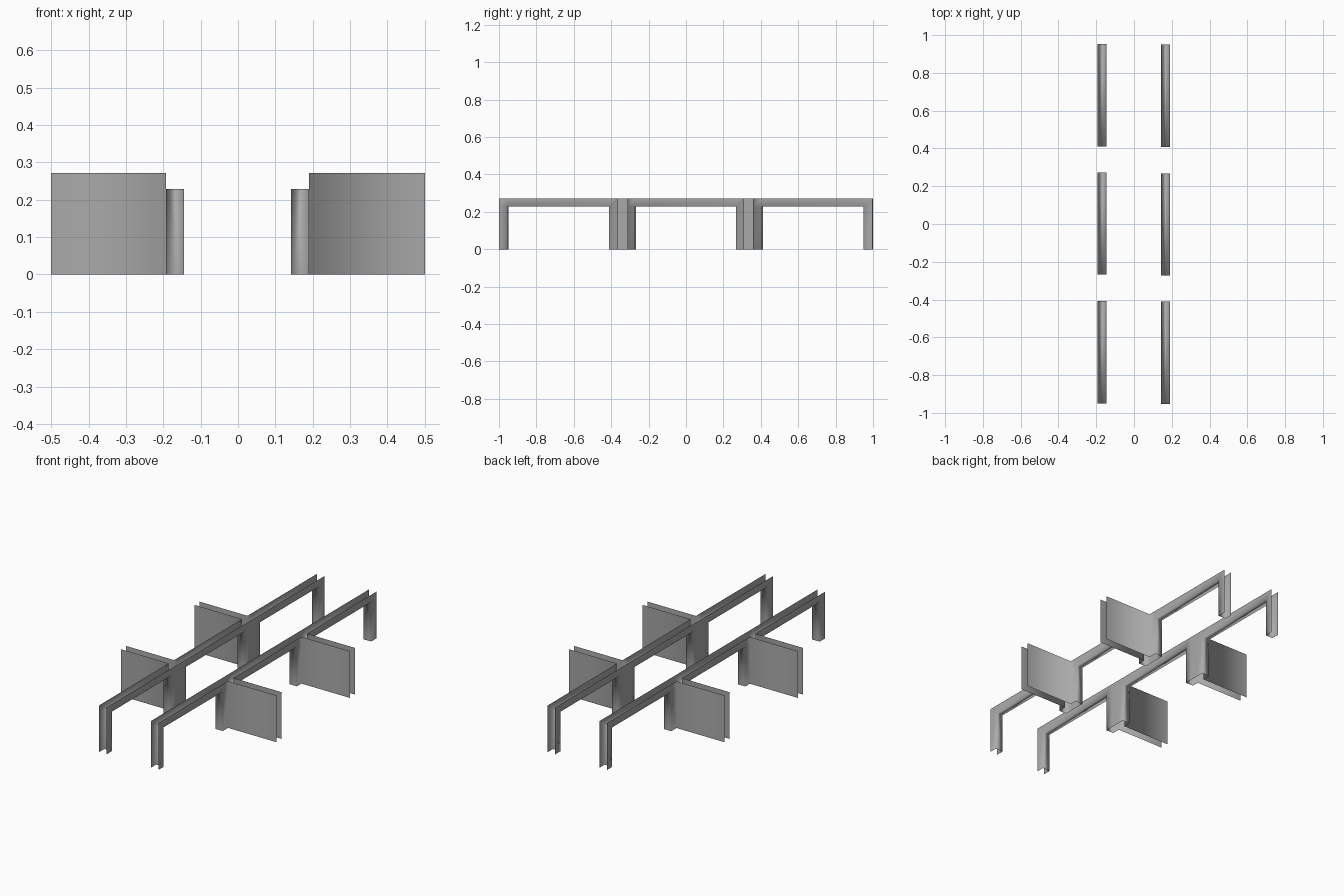
import bpy, bmesh
from mathutils import Vector

if "Cube" in bpy.data.objects:
    bpy.data.objects.remove(bpy.data.objects["Cube"])

H, LINTEL = 0.271, 0.229          # wall height, opening height
Z = (0.0, LINTEL, H)
END = 0.9985
# lengthwise stations; True = solid pier down to the floor, False = opening
CUTS = [-END, -0.951, -0.409, -0.361, -0.312, -0.270,
        0.270, 0.312, 0.361, 0.409, 0.951, END]
SOLID = [True, False, True, True, True, False, True, True, True, False, True]
JUNCTION = (3, 7)                 # strips where side partitions branch off

# dark grey plaster
grey = bpy.data.materials.new("dark_grey")
grey.diffuse_color = (0.4, 0.4, 0.4, 1)
grey.use_nodes = True
grey.node_tree.nodes["Principled BSDF"].inputs["Base Color"].default_value = grey.diffuse_color


def wall_side(name, inner, outer, tip, shift):
    bm = bmesh.new()
    side = 1 if outer > 0 else -1
    y = [c + shift for c in CUTS]

    def quad(pts, normal):
        f = bm.faces.new([bm.verts.new(p) for p in pts])
        f.normal_update()
        if f.normal.dot(Vector(normal)) < 0:
            f.normal_flip()

    def panel_y(x, a, b, z0, z1, n):
        quad([(x, a, z0), (x, b, z0), (x, b, z1), (x, a, z1)], (n, 0, 0))

    def panel_x(yy, x0, x1, z0, z1, n):
        quad([(x0, yy, z0), (x1, yy, z0), (x1, yy, z1), (x0, yy, z1)], (0, n, 0))

    for i, solid in enumerate(SOLID):
        a, b = y[i], y[i + 1]
        for k in (0, 1):
            if k == 0 and not solid:
                continue
            # inner skin, and outer skin except where partitions branch off
            panel_y(inner, a, b, Z[k], Z[k + 1], -side)
            if i not in JUNCTION:
                panel_y(outer, a, b, Z[k], Z[k + 1], side)
            else:
                # two skins of the side partition
                panel_x(a, outer, tip, Z[k], Z[k + 1], -1)
                panel_x(b, outer, tip, Z[k], Z[k + 1], 1)
        if not solid:
            # opening reveal: two jambs and the lintel underside
            panel_x(a, inner, outer, 0, LINTEL, 1)
            panel_x(b, inner, outer, 0, LINTEL, -1)
            quad([(inner, a, LINTEL), (outer, a, LINTEL),
                  (outer, b, LINTEL), (inner, b, LINTEL)], (0, 0, -1))

    bmesh.ops.remove_doubles(bm, verts=bm.verts, dist=0.0005)
    for f in bm.faces:
        f.smooth = True
    me = bpy.data.meshes.new(name)
    bm.to_mesh(me)
    bm.free()
    me.materials.append(grey)
    bpy.context.collection.objects.link(bpy.data.objects.new(name, me))


wall_side("right_corridor_wall", 0.142, 0.190, 0.5, -0.0015)
wall_side("left_corridor_wall", -0.145, -0.193, -0.5, 0.0015)
